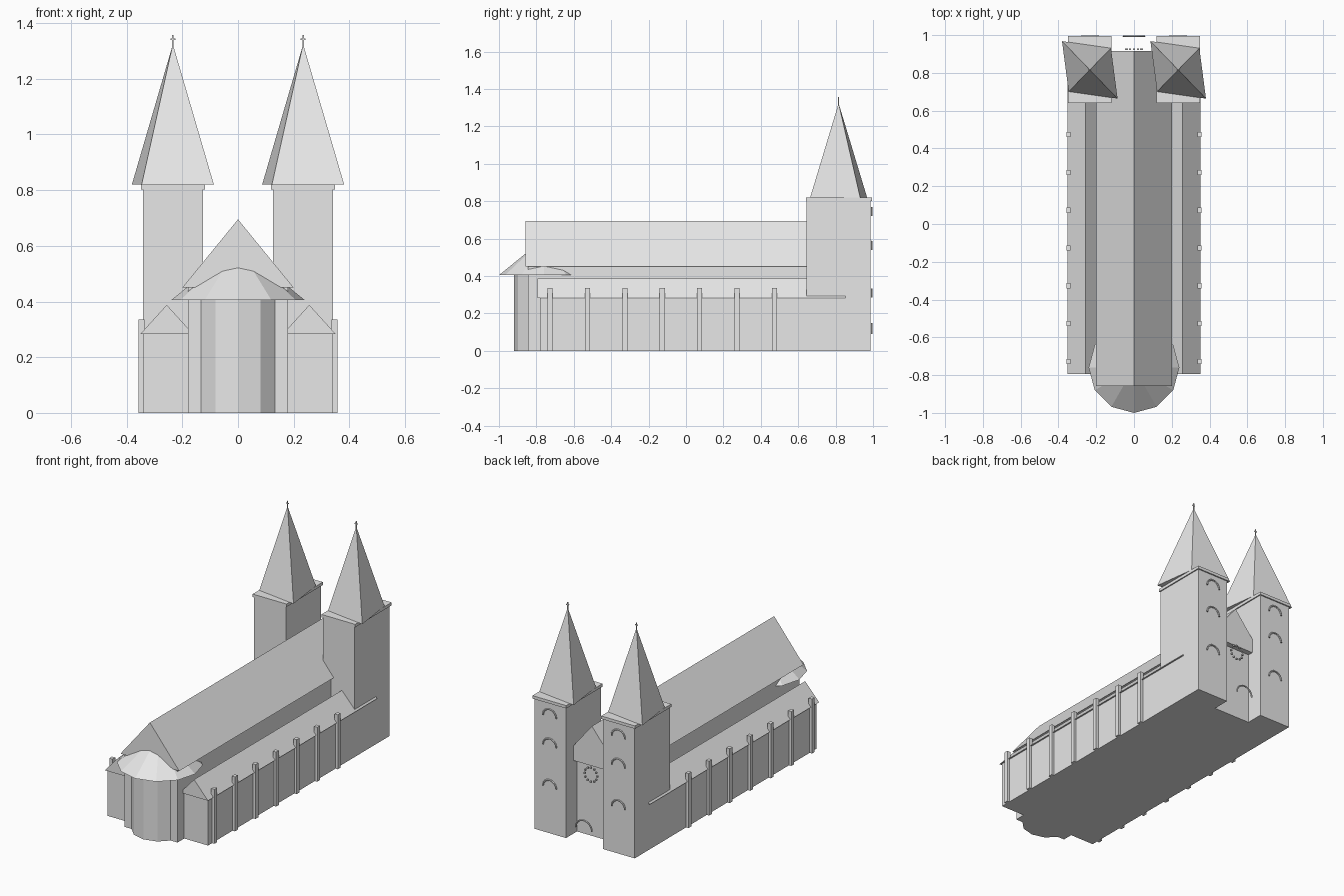
import bpy, bmesh, math
from mathutils import Vector

if "Cube" in bpy.data.objects:
    bpy.data.objects.remove(bpy.data.objects["Cube"])

stone = bpy.data.materials.new("grey stone")
stone.diffuse_color = (0.8, 0.8, 0.8, 1)
stone.use_nodes = True
stone.node_tree.nodes["Principled BSDF"].inputs["Base Color"].default_value = stone.diffuse_color


def make(name, verts, faces):
    me = bpy.data.meshes.new(name)
    me.from_pydata(verts, [], faces)
    bm = bmesh.new()
    bm.from_mesh(me)
    bmesh.ops.recalc_face_normals(bm, faces=bm.faces)
    bm.to_mesh(me)
    bm.free()
    me.materials.append(stone)
    ob = bpy.data.objects.new(name, me)
    bpy.context.collection.objects.link(ob)
    return ob


def prism_y(name, profile, y0, y1):
    """Extrude an (x, z) profile along y."""
    n = len(profile)
    verts = [(x, y, z) for y in (y0, y1) for x, z in profile]
    faces = [tuple(range(n)), tuple(range(n, 2 * n))]
    faces += [(i, (i + 1) % n, n + (i + 1) % n, n + i) for i in range(n)]
    return make(name, verts, faces)


def box(name, x0, x1, y0, y1, z0, z1):
    return prism_y(name, [(x0, z0), (x1, z0), (x1, z1), (x0, z1)], y0, y1)


def gable(name, cx, half, z0, z1, y0, y1):
    return prism_y(name, [(cx - half, z0), (cx + half, z0), (cx, z1)], y0, y1)


def pyramid(name, base, apex):
    n = len(base)
    faces = [tuple(range(n))] + [(i, (i + 1) % n, n) for i in range(n)]
    return make(name, base + [apex], faces)


def arch(name, cx, y, cz, r, t=0.005, steps=12):
    """Half ring with a six-sided section, standing in the xz plane."""
    verts, faces, k = [], [], 6
    for i in range(steps + 1):
        a = math.pi * i / steps
        for j in range(k):
            b = math.tau * j / k
            rr = r + t * math.cos(b)
            verts.append((cx + rr * math.cos(a), y + t * math.sin(b), cz + rr * math.sin(a)))
    for i in range(steps):
        for j in range(k):
            p, q = i * k + j, i * k + (j + 1) % k
            faces.append((p, q, q + k, p + k))
    faces += [tuple(range(k)), tuple(range(steps * k, steps * k + k))]
    return make(name, verts, faces)


# Nave with its overhanging gable roof
box("nave", -0.18, 0.18, -0.845, 0.88, 0, 0.452)
gable("nave_roof", 0, 0.2, 0.45, 0.695, -0.857, 0.915)

# Twelve-sided apse and its conical roof
ring = [(math.sin(math.tau * i / 12), math.cos(math.tau * i / 12)) for i in range(12)]
AY = -0.76
verts = [(0.16 * x, AY + 0.16 * y, z) for z in (0, 0.406) for x, y in ring]
make("apse", verts, [tuple(range(12)), tuple(range(12, 24))]
     + [(i, (i + 1) % 12, 12 + (i + 1) % 12, 12 + i) for i in range(12)])
pyramid("apse_roof", [(0.24 * x, AY + 0.24 * y, 0.405) for x, y in ring], (0, AY, 0.60))

TY = 0.816
for s, side in ((-1, "left"), (1, "right")):
    # Side aisle, roof and buttresses
    xa, xb = sorted((s * 0.17, s * 0.342))
    box(side + "_aisle", xa, xb, -0.78, 0.80, 0, 0.284)
    gable(side + "_aisle_roof", s * 0.256, 0.095, 0.283, 0.388, -0.793, 0.853)
    for i in range(7):
        y = -0.727 + 0.2 * i
        xa, xb = sorted((s * 0.336, s * 0.358))
        box(f"{side}_buttress_{i + 1}", xa, xb, y - 0.0135, y + 0.0135, 0, 0.335)

    # Tower, cornice and skewed four-sided spire
    cx = s * 0.234
    box(side + "_tower", cx - 0.108, cx + 0.108, TY - 0.171, TY + 0.171, 0, 0.802)
    box(side + "_cornice", cx - 0.115, cx + 0.115, TY - 0.175, TY + 0.179, 0.802, 0.82)
    base = [(-0.147, 0.152), (0.112, 0.115), (0.147, -0.152), (-0.112, -0.115)]
    pyramid(side + "_spire", [(cx + x, TY + y, 0.821) for x, y in base], (cx, TY, 1.324))

    # Cross on the spire
    box(side + "_cross_post", cx - 0.0025, cx + 0.0025, TY - 0.0025, TY + 0.0025, 1.31, 1.357)
    box(side + "_cross_bar", cx - 0.009, cx + 0.009, TY - 0.0025, TY + 0.0025, 1.340, 1.345)

    # Arched window mouldings on the west face
    for i, z in enumerate((0.285, 0.54, 0.72)):
        arch(f"{side}_window_arch_{i + 1}", cx, 0.993, z, 0.045)

# Door arch between the towers
arch("door_arch", 0, 0.994, 0.09, 0.055)

# Rose window: ring of small blocks
for i in range(12):
    a = math.tau * i / 12
    x, z = 0.043 * math.cos(a), 0.40 + 0.043 * math.sin(a)
    box(f"rose_block_{i + 1}", x - 0.005, x + 0.005, 0.92, 0.93, z - 0.005, z + 0.005)
